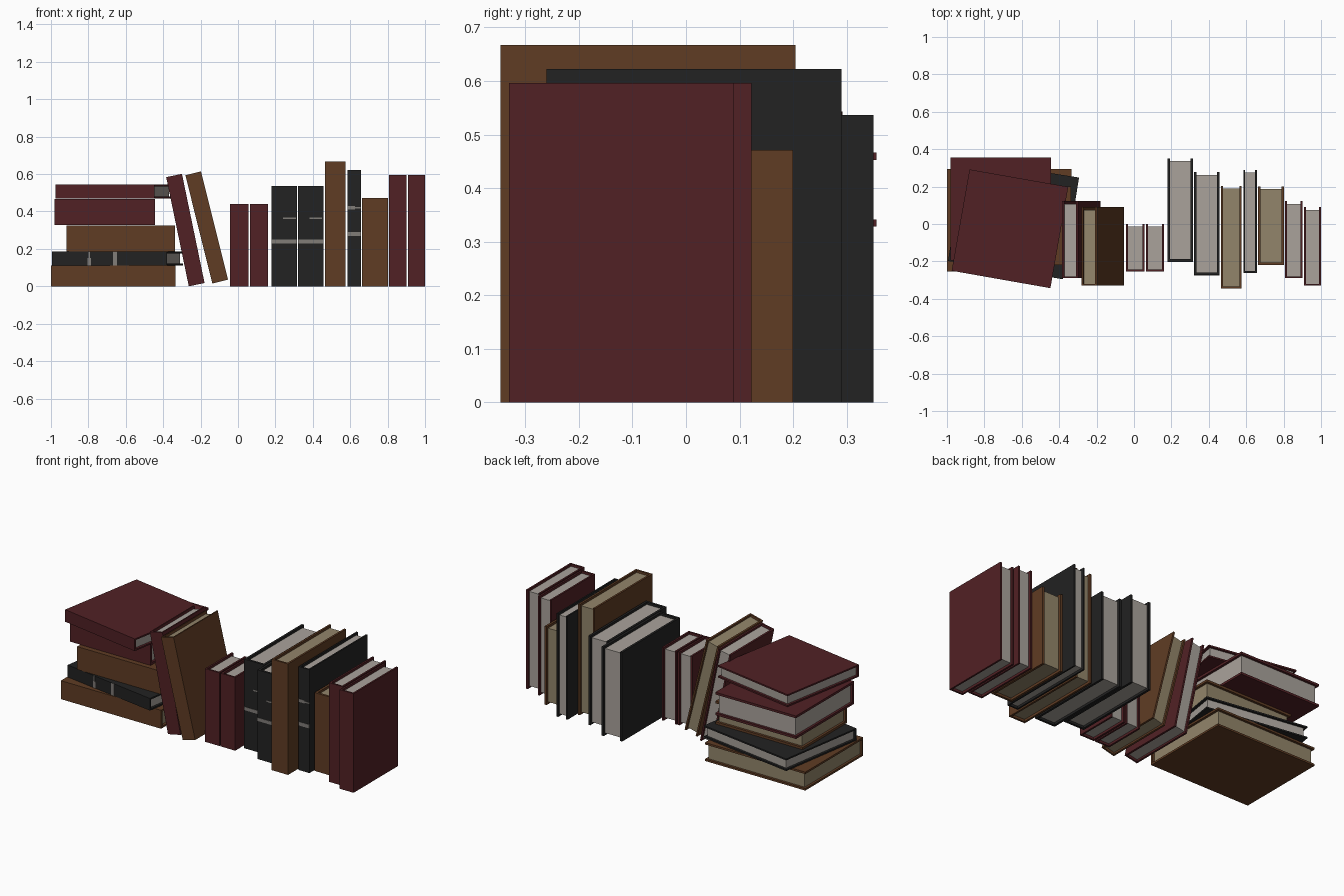
import bpy, bmesh
from math import radians
from mathutils import Matrix

if "Cube" in bpy.data.objects:
    bpy.data.objects.remove(bpy.data.objects["Cube"])


def material(name, rgb):
    m = bpy.data.materials.new(name)
    m.diffuse_color = (*rgb, 1)
    m.use_nodes = True
    m.node_tree.nodes["Principled BSDF"].inputs["Base Color"].default_value = m.diffuse_color
    return m


MAROON = material("maroon cover", (0.083, 0.015, 0.018))
BROWN = material("brown cover", (0.115, 0.045, 0.017))
BLACK = material("black cover", (0.016, 0.016, 0.016))
PAPER = material("grey paper", (0.40, 0.365, 0.33))
OLD_PAPER = material("yellowed paper", (0.29, 0.235, 0.145))
SILVER = material("silver band", (0.22, 0.205, 0.19))


def prism(name, profile, z0, z1, mat, matrix):
    """Extrude an xy profile from z0 to z1 and place it."""
    bm = bmesh.new()
    f = bm.faces.new([bm.verts.new((x, y, z0)) for x, y in profile])
    top = bmesh.ops.extrude_face_region(bm, geom=[f])["geom"]
    for v in top:
        if isinstance(v, bmesh.types.BMVert):
            v.co.z = z1
    bmesh.ops.recalc_face_normals(bm, faces=bm.faces)
    me = bpy.data.meshes.new(name)
    bm.to_mesh(me)
    bm.free()
    me.materials.append(mat)
    ob = bpy.data.objects.new(name, me)
    bpy.context.collection.objects.link(ob)
    ob.matrix_world = matrix


def rect(x0, x1, y0, y1):
    return [(x0, y0), (x1, y0), (x1, y1), (x0, y1)]


def book(name, t, d, h, mat, matrix, bands=()):
    """Spine at local y=0, thickness along x, height along z."""
    c = 0.004 + 0.07 * t          # board thickness
    r = 0.014                     # how far the pages sit inside the boards
    shell = [(0, 0), (t, 0), (t, d), (t - c, d), (t - c, c), (c, c), (c, d), (0, d)]
    prism(name + "_cover", shell, 0, h, mat, matrix)
    paper = OLD_PAPER if mat == BROWN else PAPER
    prism(name + "_pages", rect(c, t - c, c, d - r), r, h - r, paper, matrix)
    # silver bands on the spine: (x start, x end as fractions, z, height)
    for i, (a, b, z, w) in enumerate(bands):
        prism(f"{name}_band_{i}", rect(a * t, b * t, -0.002, 0.001),
              z - w / 2, z + w / 2, SILVER, matrix)


WIDE = [(0, 1, 0.24, 0.02), (0.45, 0.95, 0.365, 0.008)]
TALL = [(0, 1, 0.28, 0.022), (0, 0.55, 0.42, 0.018), (0.55, 1, 0.42, 0.008)]

# Upright row: name, left x, front y, thickness, depth, height, colour, bands
for n, x, y, t, d, h, mat, bands in [
    ("small_book_left", -0.042, -0.255, 0.097, 0.255, 0.44, MAROON, ()),
    ("small_book_right", 0.063, -0.255, 0.097, 0.255, 0.44, MAROON, ()),
    ("wide_book_left", 0.18, -0.20, 0.136, 0.55, 0.536, BLACK, WIDE),
    ("wide_book_right", 0.32, -0.273, 0.136, 0.55, 0.536, BLACK, WIDE),
    ("tall_book", 0.465, -0.346, 0.11, 0.55, 0.667, BROWN, ()),
    ("thin_book", 0.585, -0.26, 0.072, 0.55, 0.622, BLACK, TALL),
    ("short_book", 0.663, -0.22, 0.138, 0.42, 0.471, BROWN, ()),
    ("end_book_left", 0.808, -0.29, 0.092, 0.412, 0.596, MAROON, ()),
    ("end_book_right", 0.908, -0.33, 0.092, 0.42, 0.596, MAROON, ()),
]:
    book(n, t, d, h, mat, Matrix.Translation((x, y, 0)), bands)

# Leaning pair
for n, loc, a, d, mat in [
    ("leaning_book_left", (-0.263, -0.29, 0.0), -11.7, 0.412, MAROON),
    ("leaning_book_right", (-0.137, -0.33, 0.015), -14, 0.42, BROWN),
]:
    book(n, 0.086, d, 0.596, mat,
         Matrix.Translation(loc) @ Matrix.Rotation(radians(a), 4, 'Y'))

# Lying stack: origin at right front lower corner, turned about z
lie = Matrix.Rotation(radians(-90), 4, 'Y')
for n, loc, a, t, d, h, mat, bands in [
    ("stack_book_1", (-0.333, -0.255, 0), 0, 0.111, 0.55, 0.667, BROWN, ()),
    ("stack_book_2", (-0.38, -0.295, 0.112), -9, 0.073, 0.55, 0.622, BLACK, TALL),
    ("stack_book_3", (-0.336, -0.22, 0.187), 0, 0.138, 0.42, 0.58, BROWN, ()),
    ("stack_book_4", (-0.444, -0.195, 0.328), 0, 0.138, 0.55, 0.536, MAROON, ()),
    ("stack_book_5", (-0.447, -0.343, 0.47), -10, 0.073, 0.55, 0.536, MAROON, ()),
]:
    turn = Matrix.Rotation(radians(a), 4, 'Z')
    book(n, t, d, h, mat, Matrix.Translation(loc) @ turn @ lie, bands)
